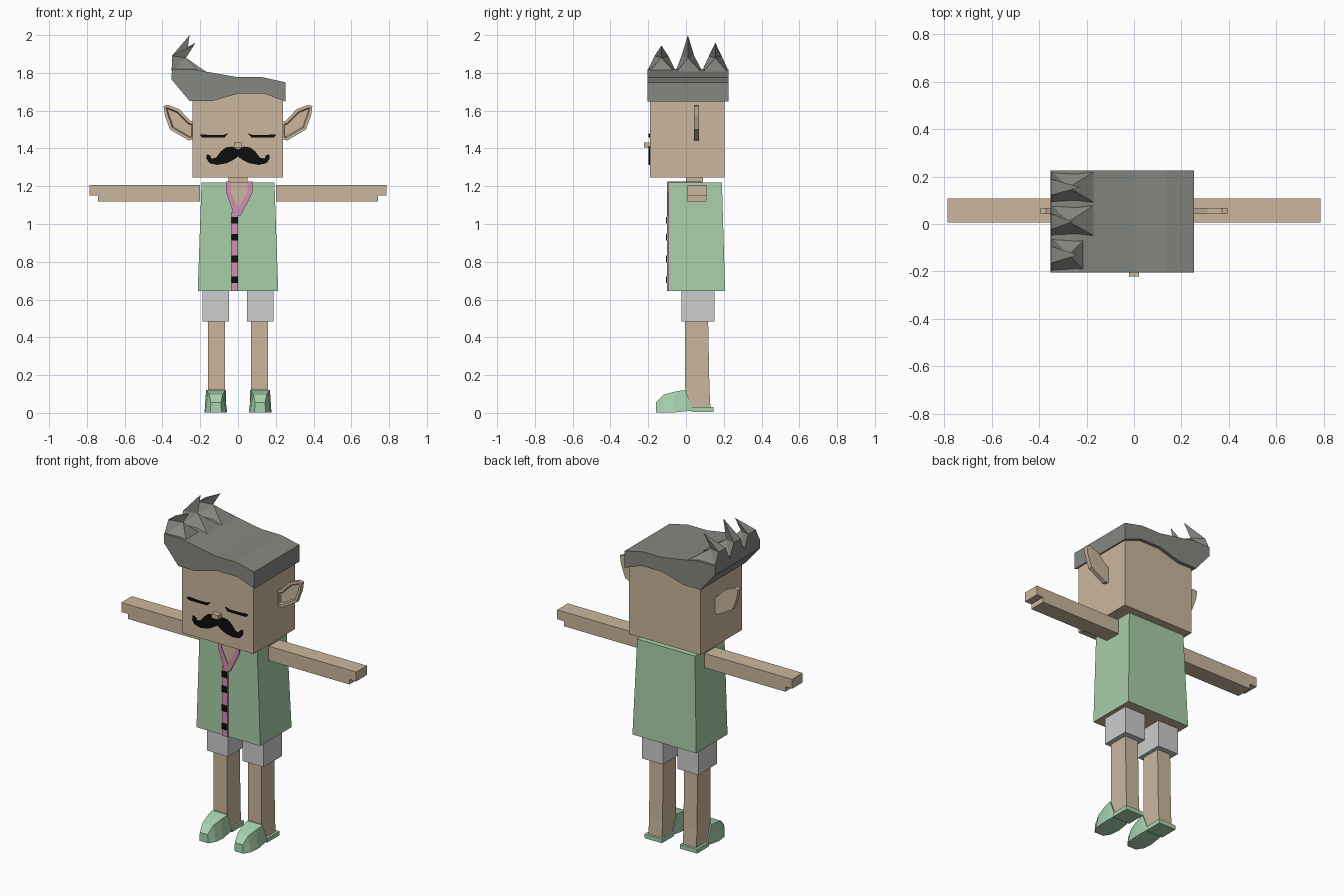
import bpy
import bmesh
from mathutils import Vector

cube = bpy.data.objects.get("Cube")
if cube:
    bpy.data.objects.remove(cube, do_unlink=True)


def material(name, r, g, b):
    m = bpy.data.materials.new(name)
    m.use_nodes = True
    m.diffuse_color = (r, g, b, 1)
    bsdf = next(n for n in m.node_tree.nodes if n.type == 'BSDF_PRINCIPLED')
    bsdf.inputs["Base Color"].default_value = (r, g, b, 1)
    bsdf.inputs["Roughness"].default_value = 0.9
    return m


SKIN = material("skin tan", .60, .47, .335)
GREEN = material("shirt green", .39, .62, .39)
MINT = material("shoe green", .39, .66, .43)
HAIR = material("hair grey", .235, .245, .22)
WHITE = material("shorts light grey", .61, .61, .62)
PINK = material("trim pink", .66, .27, .46)
BLACK = material("black", .004, .004, .004)


def finish(bm, name, *mats):
    bmesh.ops.recalc_face_normals(bm, faces=bm.faces)
    mesh = bpy.data.meshes.new(name)
    bm.to_mesh(mesh)
    bm.free()
    for m in mats:
        mesh.materials.append(m)
    obj = bpy.data.objects.new(name, mesh)
    bpy.context.scene.collection.objects.link(obj)
    return obj


def loft(rings):
    """Closed solid through rings of equal point count."""
    bm = bmesh.new()
    loops = [[bm.verts.new(p) for p in ring] for ring in rings]
    bm.faces.new(loops[0])
    bm.faces.new(loops[-1])
    for a, b in zip(loops, loops[1:]):
        n = len(a)
        for i in range(n):
            j = (i + 1) % n
            bm.faces.new((a[i], a[j], b[j], b[i]))
    return bm


def prism(name, outline, y0, y1, mat, side=1):
    """Outline in x and z, extruded along y; side -1 mirrors it."""
    rings = [[(side * x, y, z) for x, z in outline] for y in (y0, y1)]
    return finish(loft(rings), name, mat)


def level(x0, x1, y0, y1, z):
    return [(x0, y0, z), (x1, y0, z), (x1, y1, z), (x0, y1, z)]


def box(name, x0, x1, y0, y1, z0, z1, mat):
    return finish(loft([level(x0, x1, y0, y1, z) for z in (z0, z1)]), name, mat)


# Head, neck and nose
box("head", -.24, .238, -.19, .205, 1.245, 1.70, SKIN)
box("neck", -.05, .05, 0, .09, 1.2, 1.25, SKIN)
box("nose", -.022, .022, -.222, -.185, 1.405, 1.432, SKIN)

# Hair cap: wavy profile swept from front to back
cap = [(-.255, 1.65), (-.14, 1.65), (0, 1.69), (.14, 1.69), (.252, 1.648),
       (.252, 1.75), (.13, 1.777), (0, 1.777), (-.16, 1.805), (-.24, 1.82),
       (-.35, 1.82), (-.352, 1.765)]
prism("hair_cap", cap, -.205, .225, HAIR)


# Curled hair spikes
def spike(name, y0, y1, yt, xt, zt, inner):
    w = (y1 - y0) * .24
    bm = bmesh.new()
    a0, a1, m0, m1, tip, fold, b0, b1 = [bm.verts.new(p) for p in (
        (-.351, y0, 1.81), (-.351, y1, 1.81),
        (-.35, yt - w, 1.89), (-.35, yt + w, 1.89),
        (xt, yt, zt), (-.275, yt, 1.88),
        (inner, y0, 1.80), (inner, y1, 1.80))]
    for f in ((a0, a1, m1, m0), (m0, m1, tip), (a0, m0, fold), (a0, fold, b0),
              (m0, tip, fold), (a1, fold, m1), (a1, b1, fold), (m1, fold, tip),
              (b0, fold, b1), (a0, b0, b1, a1)):
        bm.faces.new(f)
    finish(bm, name, HAIR)


spike("front_hair_spike", -.205, -.055, -.13, -.236, 1.945, -.20)
spike("middle_hair_spike", -.055, .085, .01, -.256, 2.0, -.16)
spike("back_hair_spike", .085, .225, .155, -.225, 1.96, -.16)

# Shirt: tapered block with a skin underside
bm = loft([level(-.213, .213, -.092, .207, .645),
           level(-.193, .193, -.092, .19, 1.22)])
bm.faces.ensure_lookup_table()
bm.faces[0].material_index = 1
finish(bm, "shirt", GREEN, SKIN)

# Neckline, button strip and buttons
prism("chest_opening", [(-.04, 1.221), (-.04, 1.17), (.003, 1.08), (.05, 1.17),
                        (.05, 1.221)], -.096, -.09, SKIN)
prism("collar", [(-.064, 1.223), (-.064, 1.17), (-.02, 1.045), (.015, 1.045),
                 (.078, 1.17), (.078, 1.223), (.05, 1.223), (.05, 1.17),
                 (.003, 1.085), (-.04, 1.17), (-.04, 1.223)], -.1, -.091, PINK)
for x0, x1, label in ((-.064, -.04, "right"), (.05, .078, "left")):
    box(label + "_collar_strip", x0, x1, -.098, .08, 1.217, 1.225, PINK)
box("button_strip", -.036, 0, -.1, -.091, .645, 1.06, PINK)
for i, z in enumerate((.705, .815, .93, 1.02)):
    box(f"button_{i + 1}", -.035, -.001, -.107, -.098, z - .018, z + .018, BLACK)

# Face details and limbs, one set per side
moustache = [(0, 1.395), (.03, 1.41), (.065, 1.405), (.09, 1.385), (.115, 1.352),
             (.14, 1.345), (.147, 1.362), (.165, 1.37), (.167, 1.345),
             (.15, 1.322), (.11, 1.313), (.06, 1.322), (.025, 1.34), (0, 1.357)]
eye = [(.053, 1.479), (.07, 1.459), (.19, 1.459), (.203, 1.472),
       (.185, 1.474), (.13, 1.470), (.08, 1.471)]
ear = [(.23, 1.54), (.25, 1.545), (.31, 1.607), (.37, 1.631), (.394, 1.625),
       (.387, 1.575), (.36, 1.50), (.26, 1.442), (.23, 1.45)]
arm = [(.2, 1.12), (.74, 1.12), (.74, 1.15), (.785, 1.15), (.785, 1.207),
       (.2, 1.207)]

for s, label in ((1, "left"), (-1, "right")):
    prism(label + "_moustache", moustache, -.199, -.189, BLACK, s)
    prism(label + "_closed_eye", eye, -.198, -.189, BLACK, s)
    prism(label + "_arm", arm, .007, .108, SKIN, s)

    # Ear with a recessed front
    bm = loft([[(s * x, y, z) for x, z in ear] for y in (.043, .068)])
    bm.faces.ensure_lookup_table()
    face = bm.faces[0]
    bmesh.ops.recalc_face_normals(bm, faces=bm.faces)
    for inset in (.016, .006):
        bmesh.ops.inset_region(bm, faces=[face], thickness=inset)
    bmesh.ops.translate(bm, verts=face.verts, vec=Vector((0, .014, 0)))
    finish(bm, label + "_ear", SKIN)

    # Shorts leg and leg
    box(label + "_shorts_leg", s * .048, s * .188, -.025, .15, .485, .65, WHITE)
    rings = [level(s * .07, s * .16, y0, y1, z) for y0, y1, z in
             ((.02, .13, .02), (-.004, .124, .13), (-.004, .117, .5))]
    finish(loft(rings), label + "_leg", SKIN)

    # Shoe: chamfered sections from toe to instep, then a heel plate
    rings = []
    for y, low, top, base, height in ((-.16, .03, .026, .003, .055),
                                      (-.12, .055, .035, .003, .096),
                                      (-.06, .06, .045, .003, .112),
                                      (-.005, .056, .052, .008, .122),
                                      (.035, .052, .05, .012, .025)):
        rings.append([(s * (.117 + dx), y, z) for dx, z in (
            (-low, base), (low, base), (top, height), (-top, height))])
    finish(loft(rings), label + "_shoe", MINT)
    box(label + "_heel", s * .06, s * .175, .03, .145, .005, .03, MINT)
